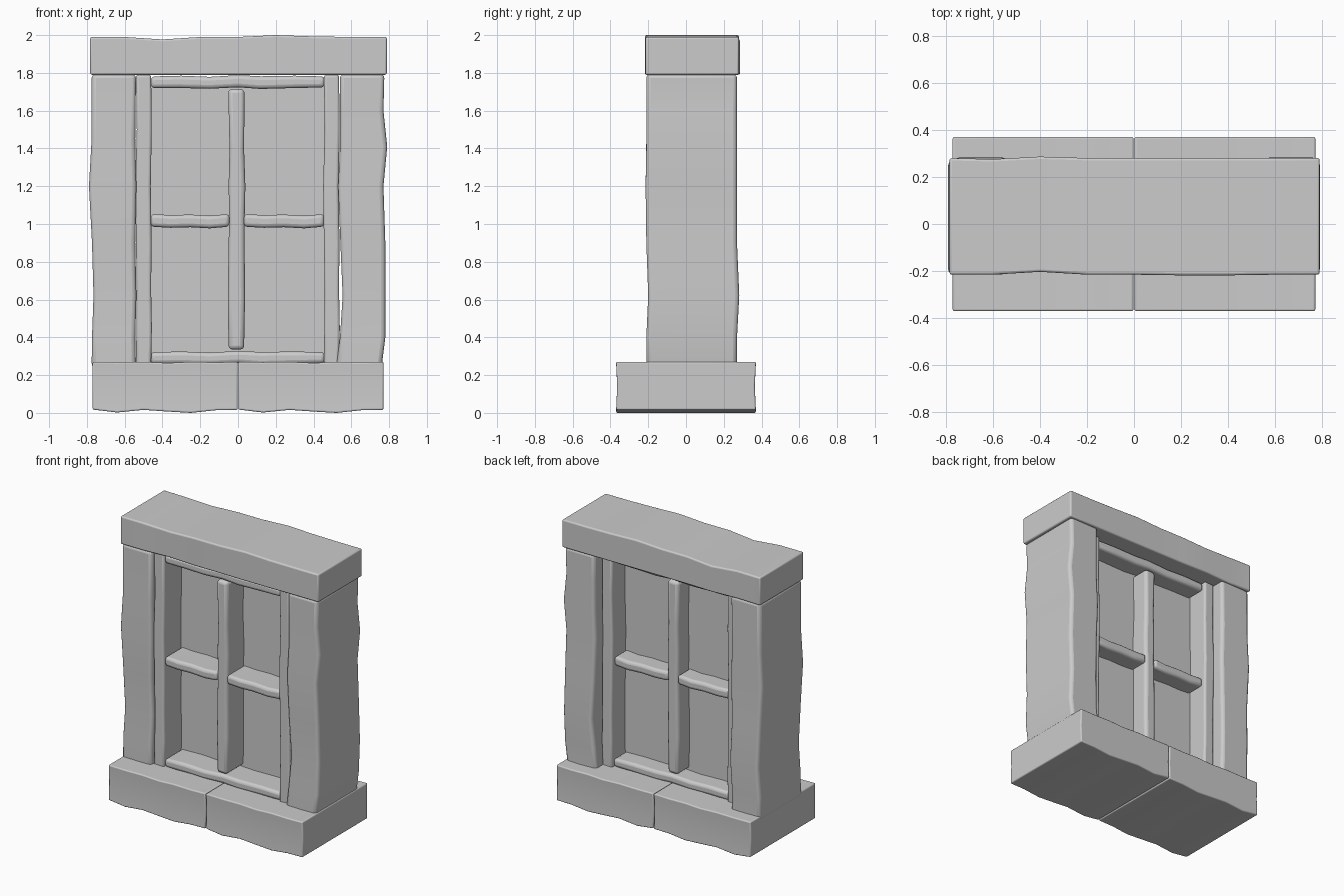
import bpy, bmesh


def loft(name, axis, section, stations, bevel=0.012):
    """Sweep a cross-section along x or z; stations = (t, u_low, u_high, v_low, v_high) edge offsets."""
    us, vs = [p[0] for p in section], [p[1] for p in section]
    cu, cv = (min(us) + max(us)) / 2, (min(vs) + max(vs)) / 2
    bm = bmesh.new()
    rings = []
    for t, ul, uh, vl, vh in stations:
        ring = []
        for u, v in section:
            pu = u + (ul if u < cu else uh)
            pv = v + (vl if v < cv - 0.02 else vh if v > cv + 0.02 else (vl + vh) / 2)
            ring.append(bm.verts.new((t, pu, pv) if axis == 'x' else (pu, pv, t)))
        rings.append(ring)
    n = len(section)
    for a, b in zip(rings, rings[1:]):
        for i in range(n):
            bm.faces.new((a[i], a[(i + 1) % n], b[(i + 1) % n], b[i]))
    bm.faces.new(rings[0])
    bm.faces.new(rings[-1])
    bmesh.ops.recalc_face_normals(bm, faces=bm.faces)
    me = bpy.data.meshes.new(name)
    bm.to_mesh(me)
    bm.free()
    ob = bpy.data.objects.new(name, me)
    bpy.context.collection.objects.link(ob)
    mod = ob.modifiers.new("soft_edges", 'BEVEL')
    mod.width, mod.segments, mod.limit_method = bevel, 3, 'ANGLE'
    bpy.ops.object.select_all(action='DESELECT')
    ob.select_set(True)
    bpy.context.view_layer.objects.active = ob
    bpy.ops.object.shade_smooth_by_angle(angle=0.7)
    return ob


def rect(u0, u1, v0, v1):
    return [(u0, v0), (u1, v0), (u1, v1), (u0, v1)]


# Stone sill: two blocks with a shallow groove halfway up
sill = [(-0.37, 0.01), (0.37, 0.01), (0.364, 0.14), (0.37, 0.27), (-0.37, 0.27), (-0.364, 0.14)]
for name, x0 in (("sill_left", -0.77), ("sill_right", 0.002)):
    offs = [(0, 0.008, 0), (0.13, -0.008, -0.002), (0.27, 0.006, 0), (0.4, -0.003, -0.006),
            (0.52, -0.01, 0), (0.65, 0.004, -0.003), (0.768, 0.006, 0)]
    loft(name, 'x', sill, [(x0 + t, 0, 0, lo, hi) for t, lo, hi in offs], 0.008)

# Lintel with an uneven top
loft("lintel", 'x', rect(-0.215, 0.28, 1.79, 1.99),
     [(-0.783, 0, 0, 0, 0), (-0.6, 0, -0.005, 0, 0), (-0.4, 0.012, 0.006, 0, -0.013),
      (-0.2, 0, 0, 0, 0), (0, 0, 0, 0, 0), (0.2, -0.003, 0, 0, 0.01),
      (0.4, -0.003, 0, 0, 0.003), (0.6, 0, 0, 0, 0), (0.788, 0, 0, 0, 0)], 0.01)

# Stone posts
loft("post_left", 'z', rect(-0.775, -0.54, -0.21, 0.27),
     [(0.24, 0, 0, 0, 0), (0.4, 0.002, -0.004, 0, 0), (0.62, 0.01, 0.002, 0.01, 0.012),
      (0.9, 0.002, -0.004, 0, 0), (1.2, -0.014, 0.002, -0.004, 0), (1.45, 0, -0.004, 0, 0),
      (1.795, 0, 0, 0, 0)], 0.022)
loft("post_right", 'z', rect(0.54, 0.78, -0.21, 0.27),
     [(0.24, -0.02, -0.02, 0, 0), (0.4, 0, 0, 0, 0), (0.62, 0.014, 0, 0.01, 0.012),
      (0.9, 0.002, 0, 0, 0), (1.2, -0.01, -0.01, -0.004, 0), (1.41, 0, 0.01, 0, 0),
      (1.6, 0, -0.01, 0, 0), (1.795, 0, -0.005, 0, 0)], 0.022)

# Wooden jambs
for name, x0, x1 in (("jamb_left", -0.54, -0.46), ("jamb_right", 0.455, 0.535)):
    loft(name, 'z', rect(x0, x1, -0.185, 0.19),
         [(0.25, 0, 0, 0, 0), (0.45, 0.002, 0.004, 0, 0), (0.65, 0.004, 0, 0, 0),
          (0.9, 0, 0.002, 0, 0), (1.2, -0.004, -0.002, 0, 0), (1.5, 0.004, 0.003, 0, 0),
          (1.79, 0, 0, 0, 0)], 0.014)

# Horizontal rails at top and bottom
for name, z0, z1 in (("rail_top", 1.72, 1.785), ("rail_bottom", 0.26, 0.325)):
    loft(name, 'x', rect(-0.175, 0.17, z0, z1),
         [(-0.462, 0, 0, 0, -0.004), (-0.3, 0, 0, 0, 0), (-0.15, 0, 0, -0.004, -0.006),
          (0, 0, 0, 0.004, 0.003), (0.12, 0, 0, -0.005, -0.003), (0.3, 0, 0, 0, 0),
          (0.46, 0, 0, 0.003, -0.004)], 0.02)

# Central upright and cross bars
loft("centre_upright", 'z', rect(-0.05, 0.035, -0.175, 0.165),
     [(0.335, 0, -0.003, 0, 0), (0.6, -0.004, 0.002, 0, 0), (0.9, 0, 0, 0, 0),
      (1.02, 0.004, 0, 0, 0), (1.2, 0, 0.004, 0, 0), (1.4, 0.005, -0.003, 0, 0),
      (1.715, -0.002, 0, 0, 0)], 0.022)
for name, x0, x1 in (("cross_bar_left", -0.462, -0.045), ("cross_bar_right", 0.03, 0.457)):
    d = (x1 - x0) / 4
    wob = [0.003, -0.003, 0, -0.006, 0.003]
    loft(name, 'x', rect(-0.175, 0.165, 0.983, 1.05),
         [(x0 + d * i, 0, 0, w, w) for i, w in enumerate(wob)], 0.02)

# Window pane
loft("pane", 'x', rect(0.012, 0.037, 0.28, 1.77),
     [(-0.48, 0, 0, 0, 0), (0.48, 0, 0, 0, 0)], 0.001)
